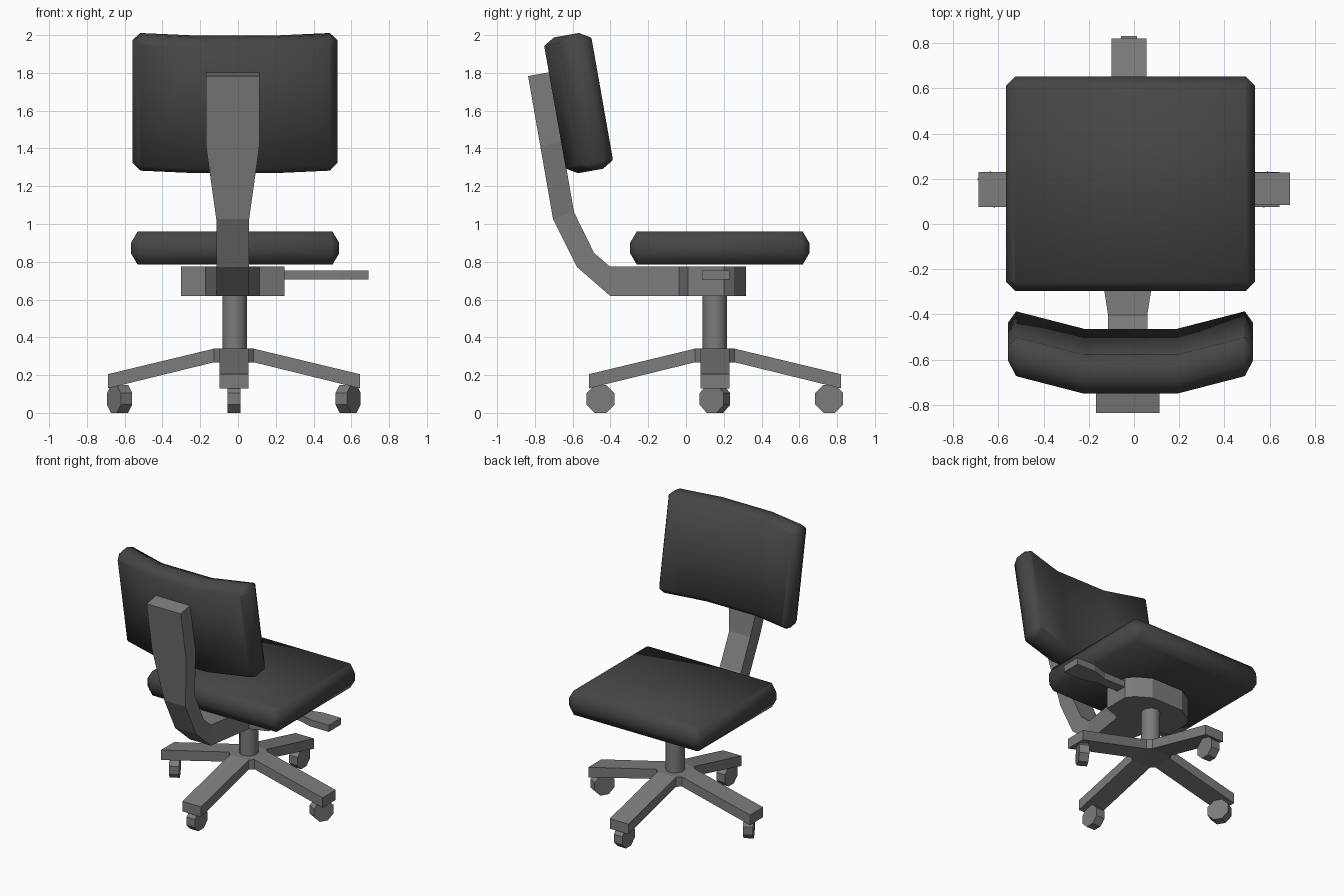
import bpy, bmesh, math
from mathutils import Matrix, Vector

if "Cube" in bpy.data.objects:
    bpy.data.objects.remove(bpy.data.objects["Cube"])

CX, CY = -0.022, 0.153   # chair axis


def material(name, v):
    m = bpy.data.materials.new(name)
    m.diffuse_color = (v, v, v, 1)
    m.use_nodes = True
    m.node_tree.nodes["Principled BSDF"].inputs["Base Color"].default_value = m.diffuse_color
    return m


GREY = material("grey plastic", 0.2)
DARK = material("dark fabric", 0.06)


def finish(name, bm, mat, smooth=False):
    bmesh.ops.recalc_face_normals(bm, faces=bm.faces)
    for f in bm.faces:
        f.smooth = smooth
    me = bpy.data.meshes.new(name)
    bm.to_mesh(me)
    bm.free()
    me.materials.append(mat)
    ob = bpy.data.objects.new(name, me)
    bpy.context.collection.objects.link(ob)
    return ob


def loft(rings):
    """Skin a list of equal-length closed rings and cap both ends."""
    bm = bmesh.new()
    vs = [[bm.verts.new(p) for p in r] for r in rings]
    n = len(vs[0])
    for a, b in zip(vs, vs[1:]):
        for i in range(n):
            j = (i + 1) % n
            bm.faces.new((a[i], a[j], b[j], b[i]))
    bm.faces.new(vs[0])
    bm.faces.new(vs[-1])
    return bm


def octagon(hx, hy, c, z):
    q = [(hx, hy - c), (hx - c, hy), (c - hx, hy), (-hx, hy - c)]
    return [(x, y, z) for x, y in q + [(-x, -y) for x, y in q]]


def cushion(hx, hy):
    """Padded slab centred on the origin, with bevelled rim and corners."""
    rows = [(-0.0875, 0.035, 0.008), (-0.028, 0, 0.04), (0.028, 0, 0.04), (0.0875, 0.035, 0.008)]
    return loft([octagon(hx - i, hy - i, c, z) for z, i, c in rows])


def prism(pts, z0, z1):
    return loft([[(x, y, z) for x, y in pts] for z in (z0, z1)])


# seat
seat = finish("seat", cushion(0.551, 0.474), DARK, True)
seat.location = (-0.0155, 0.1785, 0.8725)

# backrest: same pad, cut in three and folded forward at the sides
bm = cushion(0.542, 0.365)
for x in (-0.206, 0.206):
    bmesh.ops.bisect_plane(bm, geom=bm.verts[:] + bm.edges[:] + bm.faces[:],
                           plane_co=(x, 0, 0), plane_no=(1, 0, 0))
for v in bm.verts:
    v.co.z -= max(0, abs(v.co.x) - 0.206) / 0.336 * 0.088
a = math.radians(10)
n = Vector((0, math.cos(a), math.sin(a)))     # forward normal
t = Vector((0, -math.sin(a), math.cos(a)))    # up the backrest
frame = Matrix(((1, 0, 0), t, -n)).transposed().to_4x4()
bm.transform(Matrix.Translation(n * -0.3145 + t * 1.714 + Vector((-0.0155, 0, 0))) @ frame)
finish("backrest", bm, DARK, True)

# support arm: outer y,z / inner y,z / half width
arm = [(-0.836, 1.783, -0.720, 1.804, 0.141), (-0.771, 1.41, -0.658, 1.44, 0.141),
       (-0.704, 1.026, -0.593, 1.063, 0.087), (-0.577, 0.772, -0.487, 0.847, 0.087),
       (-0.402, 0.62, -0.402, 0.774, 0.087), (-0.037, 0.62, -0.037, 0.774, 0.143)]
ax = -0.028
finish("support_arm", loft([[(ax - w, yo, zo), (ax + w, yo, zo), (ax + w, yi, zi), (ax - w, yi, zi)]
                            for yo, zo, yi, zi, w in arm]), GREY)

# mechanism housing under the seat
half = [(0.143, -0.037), (0.275, 0.01), (0.275, 0.2), (0.235, 0.254), (0.13, 0.317)]
finish("mechanism", prism([(ax + x, y) for x, y in half] +
                          [(ax - x, y) for x, y in reversed(half)], 0.62, 0.774), GREY)

# height lever
half = [(0.22, 0.038), (0.42, 0.038), (0.54, 0.072), (0.69, 0.072)]
finish("lever", prism([(x, 0.157 + y) for x, y in half] +
                      [(x, 0.157 - y) for x, y in reversed(half)], 0.705, 0.755), GREY)

# gas column
bm = bmesh.new()
bmesh.ops.create_cone(bm, cap_ends=True, segments=12, radius1=0.065, radius2=0.065, depth=0.32,
                      matrix=Matrix.Translation((-0.018, CY, 0.48)))
column = finish("column", bm, GREY)
for f in column.data.polygons:
    f.use_smooth = abs(f.normal.z) < 0.5

# base hub
hub = finish("base_hub", loft([octagon(0.105, 0.105, 0.028, z) for z in (0.268, 0.34)]), GREY)
hub.location = (CX, CY, 0)

# four legs with casters, each caster swivelled a little
for i, (name, swivel) in enumerate([("right", 60), ("back", 0), ("left", -60 + 180), ("front", 0)]):
    ang = math.radians(90 * i)
    place = Matrix.Translation((CX, CY, 0)) @ Matrix.Rotation(ang, 4, 'Z')
    bm = loft([[(r, -0.077, lo), (r, 0.077, lo), (r, 0.077, hi), (r, -0.077, hi)]
               for r, lo, hi in [(0.105, 0.268, 0.34), (0.667, 0.13, 0.205)]])
    bm.transform(place)
    finish(name + "_leg", bm, GREY)

    # wheel axis direction in the ground plane
    axis = {"right": -30, "left": 30}.get(name, 0)
    pos = place @ Vector((0.605, 0, 0.074))
    bm = bmesh.new()
    bmesh.ops.create_cone(bm, cap_ends=True, segments=8, radius1=0.08, radius2=0.08, depth=0.069,
                          matrix=Matrix.Rotation(math.radians(22.5), 4, 'Z'))
    bm.transform(Matrix.Translation(pos) @ Matrix.Rotation(math.radians(axis), 4, 'Z')
                 @ Matrix.Rotation(math.radians(90), 4, 'Y'))
    finish(name + "_caster", bm, GREY)
